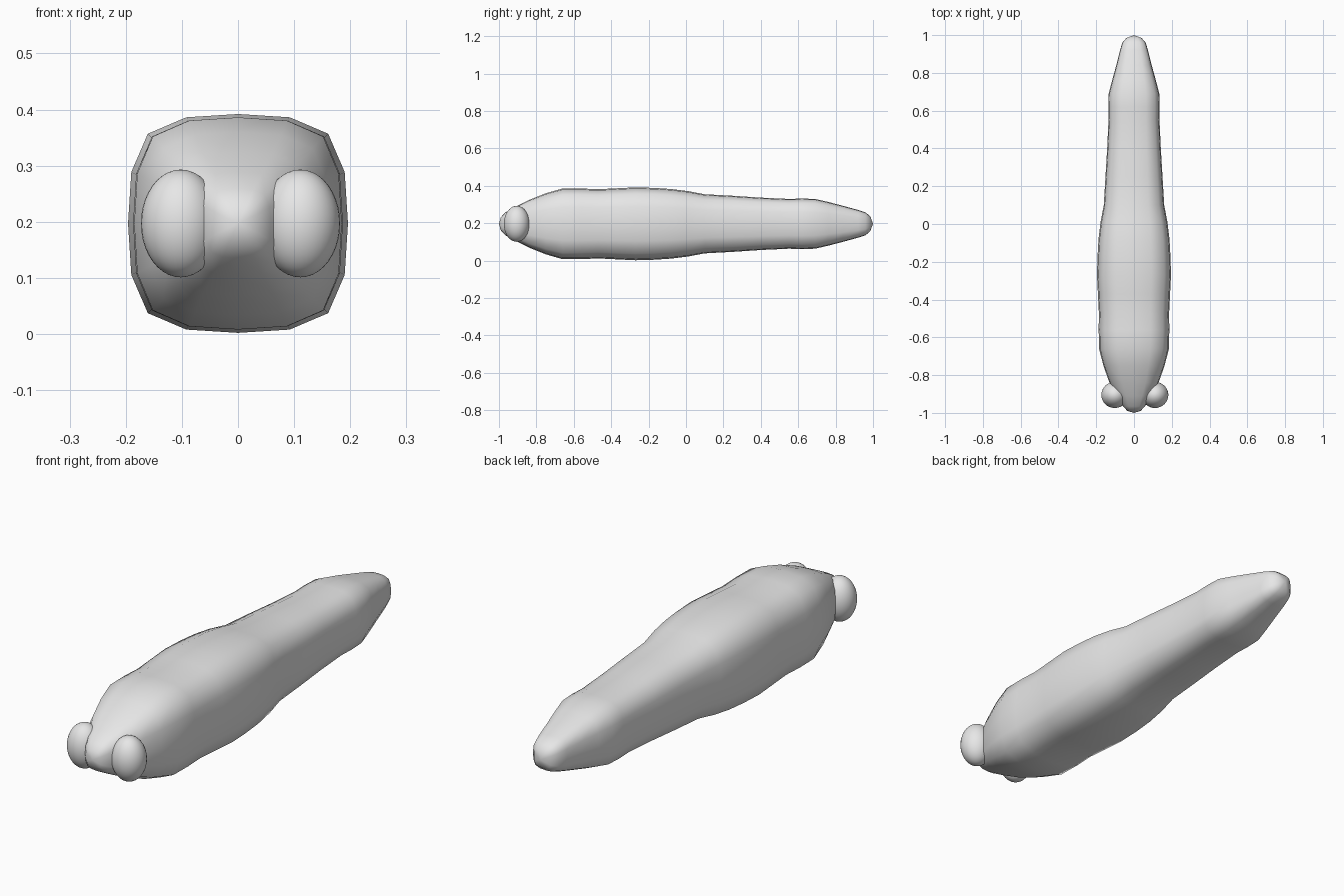
import bpy
import bmesh
from mathutils import Matrix

cube = bpy.data.objects.get("Cube")
if cube:
    bpy.data.objects.remove(cube, do_unlink=True)

MID_Z = 0.197

grey = bpy.data.materials.new("light_grey")
grey.use_nodes = True
grey.diffuse_color = (0.8, 0.8, 0.8, 1)
grey.node_tree.nodes["Principled BSDF"].inputs["Base Color"].default_value = (0.8, 0.8, 0.8, 1)


def finish(name, bm):
    """Turn a bmesh into a smooth grey object."""
    bmesh.ops.recalc_face_normals(bm, faces=bm.faces)
    mesh = bpy.data.meshes.new(name)
    bm.to_mesh(mesh)
    bm.free()
    mesh.materials.append(grey)
    for face in mesh.polygons:
        face.use_smooth = True
    obj = bpy.data.objects.new(name, mesh)
    bpy.context.collection.objects.link(obj)
    return obj


# Rounded-square cross-section: one quarter, turned four times
quarter = [(1, 0), (0.97, 0.47), (0.82, 0.82), (0.47, 0.97)]
section = []
for turn in range(4):
    section += quarter
    quarter = [(-z, x) for x, z in quarter]

# Body stations from head to tail: y, half width, half height
stations = [
    (-0.99, 0.035, 0.035), (-0.965, 0.058, 0.062), (-0.91, 0.09, 0.092),
    (-0.84, 0.13, 0.127), (-0.75, 0.162, 0.163), (-0.66, 0.185, 0.189),
    (-0.56, 0.187, 0.189), (-0.47, 0.186, 0.185), (-0.37, 0.191, 0.19),
    (-0.27, 0.196, 0.195), (-0.17, 0.193, 0.192), (-0.08, 0.188, 0.186),
    (0.01, 0.177, 0.175), (0.1, 0.16, 0.158), (0.25, 0.151, 0.15),
    (0.4, 0.142, 0.14), (0.55, 0.135, 0.133), (0.62, 0.136, 0.135),
    (0.69, 0.134, 0.133), (0.76, 0.116, 0.117), (0.84, 0.094, 0.096),
    (0.92, 0.074, 0.074), (0.96, 0.062, 0.061), (0.985, 0.04, 0.04),
]
bm = bmesh.new()
rings = [[bm.verts.new((x * w, y, MID_Z + z * h)) for x, z in section]
         for y, w, h in stations]
count = len(section)
for a, b in zip(rings, rings[1:]):
    for i in range(count):
        j = (i + 1) % count
        bm.faces.new((a[i], a[j], b[j], b[i]))

# Rounded ends
for ring, y in ((rings[0], -1), (rings[-1], 1)):
    tip = bm.verts.new((0, y, MID_Z))
    for i in range(count):
        bm.faces.new((ring[i], ring[(i + 1) % count], tip))
finish("body", bm)

# Tall oval eyes on either side of the snout
for name, x in (("right_eye", -0.102), ("left_eye", 0.111)):
    bm = bmesh.new()
    bmesh.ops.create_uvsphere(bm, u_segments=32, v_segments=20, radius=1)
    bmesh.ops.transform(bm, matrix=Matrix.Diagonal((0.071, 0.069, 0.096, 1)), verts=bm.verts)
    eye = finish(name, bm)
    eye.location = (x, -0.905, MID_Z)
